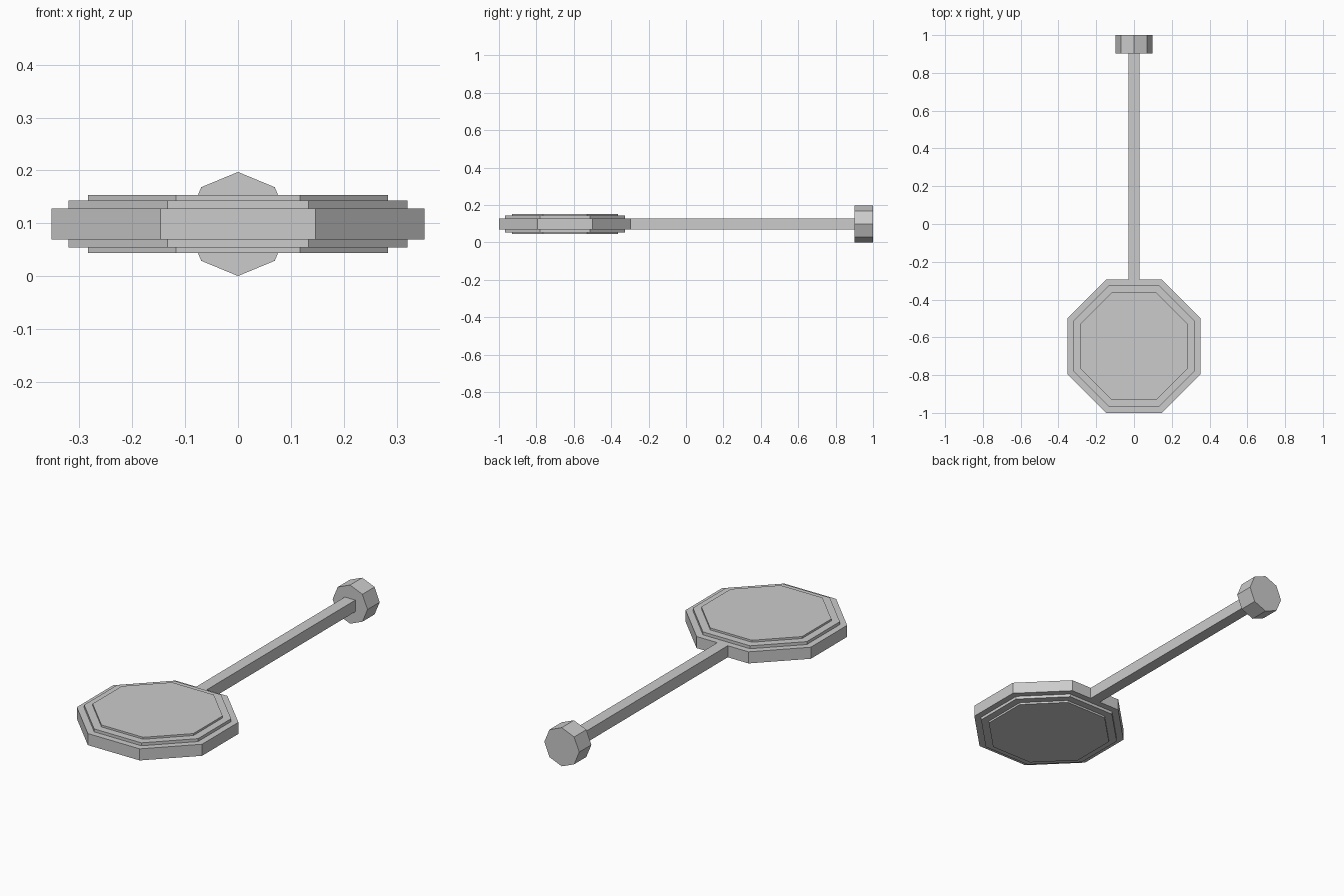
import bpy
import math

if "Cube" in bpy.data.objects:
    bpy.data.objects.remove(bpy.data.objects["Cube"])

metal = bpy.data.materials.new("grey")
metal.diffuse_color = (0.6, 0.6, 0.6, 1.0)
metal.use_nodes = True
metal.node_tree.nodes["Principled BSDF"].inputs["Base Color"].default_value = metal.diffuse_color

MID_Z = 0.0985      # shared centre height of all parts
DISC_Y = -0.647     # centre of the octagonal head


def finish(name):
    obj = bpy.context.object
    obj.name = name
    bpy.ops.object.transform_apply(location=False, rotation=True, scale=True)
    obj.data.materials.append(metal)
    return obj


def octagon(name, radius, depth, location, tilt=0.0, turn=0.0):
    bpy.ops.mesh.primitive_cylinder_add(vertices=8, radius=radius, depth=depth,
                                        location=location, rotation=(tilt, 0, turn))
    return finish(name)


# Stepped octagonal head: (name, half width across flats, thickness)
for name, half_width, thickness in (("head_rim", 0.353, 0.059),
                                    ("head_step", 0.321, 0.089),
                                    ("head_face", 0.284, 0.109)):
    octagon(name, half_width / math.cos(math.pi / 8), thickness,
            (0, DISC_Y, MID_Z), turn=math.pi / 8)

# Square handle from the rim to the knob
start, end = -0.31, 0.902
bpy.ops.mesh.primitive_cube_add(size=1, location=(0, (start + end) / 2, MID_Z))
bpy.context.object.scale = (0.059, end - start, 0.059)
finish("handle")

# Octagonal end knob, point upwards
octagon("end_knob", MID_Z, 0.098, (0, 0.951, MID_Z), tilt=math.pi / 2)
